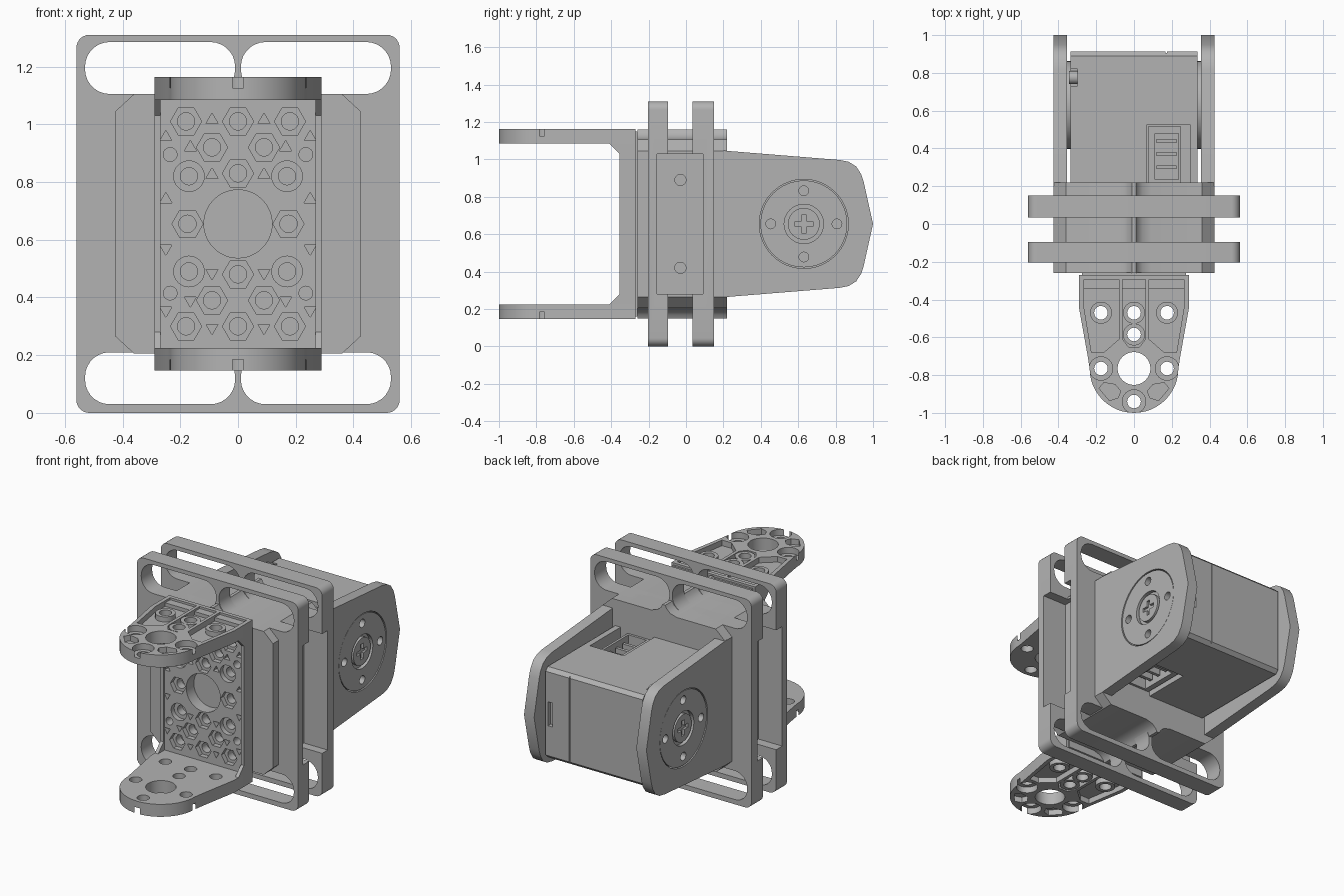
import bpy, bmesh, math
from mathutils import Matrix

if "Cube" in bpy.data.objects:
    bpy.data.objects.remove(bpy.data.objects["Cube"], do_unlink=True)

grey = bpy.data.materials.new("matte grey")
grey.use_nodes = True
grey.diffuse_color = (0.45, 0.45, 0.45, 1)
grey.node_tree.nodes["Principled BSDF"].inputs["Base Color"].default_value = (0.45, 0.45, 0.45, 1)

MID = 0.655  # height of the horizontal symmetry plane


def prism(name, profiles, axis, a, b):
    """Extrude closed 2D profiles along an axis from a to b."""
    place = {"x": lambda u, v, w: (w, u, v), "y": lambda u, v, w: (u, w, v),
             "z": lambda u, v, w: (u, v, w)}[axis]
    bm = bmesh.new()
    for pts in profiles:
        lo = [bm.verts.new(place(u, v, a)) for u, v in pts]
        hi = [bm.verts.new(place(u, v, b)) for u, v in pts]
        bm.faces.new(lo)
        bm.faces.new(hi)
        for i in range(len(pts)):
            j = (i + 1) % len(pts)
            bm.faces.new((lo[i], lo[j], hi[j], hi[i]))
    bmesh.ops.recalc_face_normals(bm, faces=bm.faces)
    mesh = bpy.data.meshes.new(name)
    bm.to_mesh(mesh)
    bm.free()
    mesh.materials.append(grey)
    obj = bpy.data.objects.new(name, mesh)
    bpy.context.collection.objects.link(obj)
    return obj


def ring(u, v, r, n=32, turn=0):
    return [(u + r * math.cos(turn + math.tau * i / n), v + r * math.sin(turn + math.tau * i / n))
            for i in range(n)]


def rect(u0, u1, v0, v1, r=0, n=7):
    if not r:
        return [(u0, v0), (u1, v0), (u1, v1), (u0, v1)]
    pts = []
    for k, (u, v) in enumerate([(u1 - r, v1 - r), (u0 + r, v1 - r), (u0 + r, v0 + r), (u1 - r, v0 + r)]):
        for i in range(n + 1):
            t = math.pi / 2 * (k + i / n)
            pts.append((u + r * math.cos(t), v + r * math.sin(t)))
    return pts


def flip_u(pts):
    return [(-u, v) for u, v in pts]


def flip_v(pts):
    return [(u, 2 * MID - v) for u, v in pts]


def boolean(obj, tool, op="DIFFERENCE"):
    tool.hide_render = True
    mod = obj.modifiers.new("cut", "BOOLEAN")
    mod.operation, mod.object, mod.solver = op, tool, "EXACT"
    mod.use_self = True
    bpy.context.view_layer.objects.active = obj
    bpy.ops.object.modifier_apply(modifier="cut")
    bpy.data.objects.remove(tool, do_unlink=True)


def cut(obj, profiles, axis, a, b):
    boolean(obj, prism("cutter", profiles, axis, a, b))


def mirrored(obj, name, axis):
    """Copy an object across x = 0 or the middle height."""
    copy = obj.copy()
    copy.data = obj.data.copy()
    copy.name = name
    flip = Matrix.Scale(-1, 4, (1, 0, 0)) if axis == "x" else \
        Matrix.Translation((0, 0, 2 * MID)) @ Matrix.Scale(-1, 4, (0, 0, 1))
    copy.data.transform(flip)
    copy.data.flip_normals()
    bpy.context.collection.objects.link(copy)
    return copy


# Central housing with chamfered corners and a flared web at top and bottom
half = [(0.425, 1.045), (0.36, 1.105), (0.09, 1.105), (0.045, 1.118), (0.02, 1.14), (0.01, 1.16)]
top = half + flip_u(half)[::-1]
housing = prism("housing", [top + flip_v(top)[::-1]], "y", -0.26, 0.22)
notch = rect(-0.155, 0.09, 0.28, 1.03)
for s in (1, -1):
    cut(housing, [notch], "x", s * 0.395, s * 0.6)
    cut(housing, [ring(-0.03, z, 0.03, 20) for z in (0.42, 0.89)], "x", s * 0.3, s * 0.6)

# Two slotted frame plates, with the facing inner edges rebated
slots = []
for z0, z1 in ((0.03, 0.21), (1.105, 1.285)):
    slot = rect(0.01, 0.53, z0, z1, 0.085)
    slots += [slot, flip_u(slot)]
for name, y0, y1 in (("front_plate", -0.203, -0.095), ("rear_plate", 0.035, 0.15)):
    plate = prism(name, [rect(-0.56, 0.56, 0, 1.31, 0.045)], "y", y0, y1)
    cut(plate, slots, "y", y0 - 0.1, y1 + 0.1)
    for s in (1, -1):
        cut(plate, [notch], "x", s * 0.395, s * 0.7)

# Bracket arm: tapered tongue with a round tip
side = [(0.29, -0.27), (0.29, -0.45), (0.245, -0.7)]
tip = [(0.235 * math.cos(t), -0.765 - 0.235 * math.sin(t))
       for t in [math.pi * i / 24 for i in range(25)]]
upper_arm = prism("bracket_upper_arm", [side + tip + flip_u(side)[::-1]], "z", 1.085, 1.163)
pocket = [(0.08, -0.295), (0.265, -0.295), (0.265, -0.44), (0.225, -0.68), (0.16, -0.68), (0.08, -0.61)]
small = [(0.1, -0.85), (0.16, -0.84), (0.185, -0.87), (0.13, -0.935), (0.085, -0.92), (0.07, -0.885)]
center = [(-0.06, -0.295), (0.06, -0.295), (0.06, -0.61), (0.03, -0.65), (-0.03, -0.65), (-0.06, -0.61)]
cut(upper_arm, [pocket, flip_u(pocket), small, flip_u(small), center], "z", 1.128, 1.3)
for x, y in ((0.175, -0.47), (-0.175, -0.47), (0, -0.47), (0, -0.585)):
    boolean(upper_arm, prism("boss", [ring(x, y, 0.058)], "z", 1.11, 1.16), "UNION")
scallops = [(0.175, -0.765), (-0.175, -0.765), (0, -0.94)]
cut(upper_arm, [ring(x, y, 0.062) for x, y in scallops], "z", 1.125, 1.3)
holes = scallops + [(0.175, -0.47), (-0.175, -0.47), (0, -0.47), (0, -0.585)]
cut(upper_arm, [ring(x, y, 0.036, 20) for x, y in holes] + [ring(0, -0.765, 0.087)], "z", 1, 1.3)
lower_arm = mirrored(upper_arm, "bracket_lower_arm", "z")

# Bracket back plate with hexagonal cells and through holes
back = prism("bracket_back_plate", [rect(-0.275, 0.275, 0.16, 1.15)], "y", -0.345, -0.258)


def quads(points):
    """Spread points over both sides and both halves."""
    return sorted({(s * x, round(MID + t * dz, 4)) for x, dz in points for s in (1, -1) for t in (1, -1)})


hexes = quads([(0.18, 0.355), (0, 0.355), (0.09, 0.265), (0, 0.175), (0.175, 0)])
rounds = quads([(0.17, 0.165)])
tiny = quads([(0.235, 0.24)])
wedges = quads([(0.09, 0.36), (0.09, 0.17), (0.25, 0.085), (0.25, 0.3), (0.165, 0.265)])
cut(back, [ring(x, z, 0.054, 6) for x, z in hexes], "y", -0.4, -0.315)
cut(back, [ring(x, z, 0.053) for x, z in rounds], "y", -0.4, -0.315)
cut(back, [ring(x, z, 0.024, 3, math.copysign(math.pi / 2, z - MID)) for x, z in wedges], "y", -0.4, -0.315)
cut(back, [ring(x, z, 0.03, 20) for x, z in hexes + rounds] + [ring(x, z, 0.024, 16) for x, z in tiny],
    "y", -0.4, -0.265)
cut(back, [ring(0, MID, 0.118, 48)], "y", -0.4, -0.27)

# Side rails of the bracket with gusseted corners
rail = [(-0.27, 1.163), (-0.41, 1.12), (-0.41, 1.085), (-0.355, 1.03)]
left_rail = prism("bracket_left_rail", [rail + flip_v(rail)[::-1]], "x", 0.268, 0.29)
right_rail = mirrored(left_rail, "bracket_right_rail", "x")

# Rear cheeks holding the motor
edge = [(0.2, 1.047), (0.82, 0.997), (0.87, 0.987), (0.91, 0.962), (0.937, 0.92), (0.95, 0.88), (1.0, MID)]
cheek = prism("left_cheek", [edge + flip_v(edge)[-2::-1]], "x", 0.355, 0.425)
cut(cheek, [ring(0.63, MID, 0.238, 64)], "x", 0.3, 0.5)
mirrored(cheek, "right_cheek", "x")

# Round output horn with four holes and a cross-slotted screw
horn = prism("left_horn", [ring(0.63, MID, 0.232, 64)], "x", 0.33, 0.422)
cut(horn, [ring(0.63, MID, 0.105, 48)], "x", 0.40, 0.5)
cut(horn, [ring(0.63 + 0.177 * math.cos(k * math.pi / 2), MID + 0.177 * math.sin(k * math.pi / 2), 0.026, 20)
           for k in range(4)], "x", 0.37, 0.5)
screw = prism("left_screw", [ring(0.63, MID, 0.085, 40)], "x", 0.39, 0.42)
a, b = 0.013, 0.048
cross = [(b, a), (a, a), (a, b), (-a, b), (-a, a), (-b, a),
         (-b, -a), (-a, -a), (-a, -b), (a, -b), (a, -a), (b, -a)]
cut(screw, [[(0.63 + u, MID + v) for u, v in cross]], "x", 0.405, 0.5)
mirrored(horn, "right_horn", "x")
mirrored(screw, "right_screw", "x")

# Motor case with chamfered rear edges, sockets and a parting groove
case = [(0.0, 0.94), (0.89, 0.94), (0.912, 0.918)]
motor = prism("motor_case", [case + flip_v(case)[::-1]], "x", -0.337, 0.337)
for z0, z1 in ((0.83, 1.0), (0.3, 0.48)):
    cut(motor, [rect(0.065, 0.30, 0.2, 0.525)], "z", z0, z1)
cut(motor, [rect(0.905, 0.95, 0.3, 1.0)], "x", 0.168, 0.174)
cut(motor, [rect(0.885, 0.95, 0.58, 0.73)], "x", 0.29, 0.32)
cut(motor, [rect(0.73, 0.82, 0.9, 1.0)], "x", -0.4, -0.3)
prism("motor_clip", [ring(0.775, 0.92, 0.035, 16)], "x", -0.345, -0.30)

# Connector shells and pins inside the sockets
upper_socket = prism("upper_connector", [rect(0.075, 0.25, 0.22, 0.515)], "z", 0.82, 0.915)
cut(upper_socket, [rect(0.11, 0.235, 0.235, 0.48)], "z", 0.85, 1)
mirrored(upper_socket, "lower_connector", "z")
pins = prism("upper_pins", [rect(0.12, 0.225, y, y + 0.02) for y in (0.29, 0.36, 0.43)], "z", 0.84, 0.89)
mirrored(pins, "lower_pins", "z")

# Smooth the round walls, keep the edges sharp
bpy.ops.object.select_all(action="DESELECT")
for obj in bpy.context.collection.objects:
    if obj.type == "MESH" and grey.name in obj.data.materials:
        obj.select_set(True)
        bpy.context.view_layer.objects.active = obj
bpy.ops.object.shade_smooth_by_angle(angle=math.radians(30))
